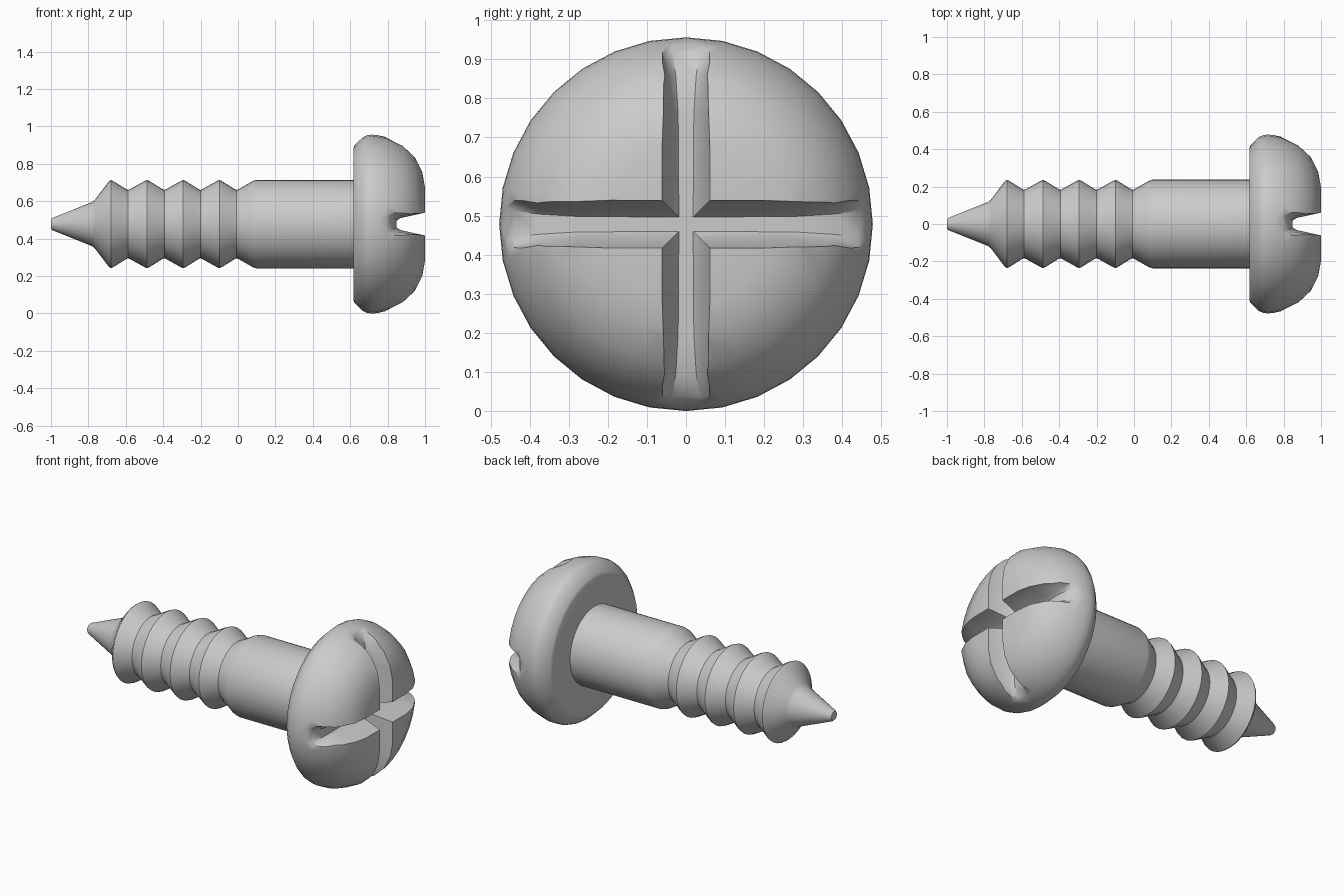
import bpy, bmesh, math

if "Cube" in bpy.data.objects:
    bpy.data.objects.remove(bpy.data.objects["Cube"])

R = 0.478          # head radius = height of the screw axis
SIDES = 32


def make_object(name, bm):
    bmesh.ops.recalc_face_normals(bm, faces=bm.faces[:])
    me = bpy.data.meshes.new(name)
    bm.to_mesh(me)
    bm.free()
    ob = bpy.data.objects.new(name, me)
    bpy.context.collection.objects.link(ob)
    return ob


def bridge(bm, rings):
    """Skin a list of closed vertex rings and cap both ends."""
    n = len(rings[0])
    for a, b in zip(rings, rings[1:]):
        for i in range(n):
            j = (i + 1) % n
            bm.faces.new((a[i], a[j], b[j], b[i]))
    bm.faces.new(rings[0])
    bm.faces.new(rings[-1])


def lathe(name, profile):
    """Spin (x, radius) points around the screw axis."""
    bm = bmesh.new()
    rings = []
    for x, r in profile:
        rings.append([bm.verts.new((x, r * math.sin(2 * math.pi * i / SIDES),
                                    R + r * math.cos(2 * math.pi * i / SIDES)))
                      for i in range(SIDES)])
    bridge(bm, rings)
    return make_object(name, bm)


def slot_cutter(name, vertical):
    """Tapered groove, flaring and dipping where it runs out at the rim."""
    # distance, floor x, floor half width, shoulder half width, top half width
    half = [(0.0, 0.848, 0.018, 0.032, 0.072), (0.28, 0.848, 0.020, 0.033, 0.072),
            (0.38, 0.840, 0.026, 0.042, 0.080), (0.44, 0.815, 0.034, 0.060, 0.105),
            (0.47, 0.785, 0.042, 0.072, 0.130), (0.52, 0.735, 0.050, 0.085, 0.150)]
    sections = [(-h[0],) + h[1:] for h in reversed(half[1:])] + half
    bm = bmesh.new()
    rings = []
    for t, fx, f, s, w in sections:
        pts = [(1.05, -w), (fx + 0.02, -s), (fx, -f), (fx, f), (fx + 0.02, s), (1.05, w)]
        rings.append([bm.verts.new((x, u, R + t) if vertical else (x, t, R + u))
                      for x, u in pts])
    bridge(bm, rings)
    ob = make_object(name, bm)
    ob.hide_render = True
    return ob


# Pointed tip
profile = [(-1.0, 0.026), (-0.99, 0.034), (-0.78, 0.118), (-0.765, 0.13), (-0.69, 0.229)]
# Thread ridges, softened at crests and valleys
for k in range(4):
    c = -0.68 + 0.1935 * k
    v = c + 0.0925
    if k:
        profile.append((c - 0.012, 0.231))
    profile += [(c, 0.236), (c + 0.012, 0.231), (v - 0.012, 0.188),
                (v, 0.183), (v + 0.012, 0.188)]
# Plain shank
profile += [(0.08, 0.231), (0.10, 0.237), (0.617, 0.237)]
# Pan head
profile += [(0.617, 0.405), (0.622, 0.42), (0.668, 0.465), (0.69, 0.475), (0.715, 0.478),
            (0.745, 0.476), (0.80, 0.463), (0.88, 0.424), (0.945, 0.363),
            (0.985, 0.285), (1.0, 0.205)]
screw = lathe("screw", profile)

# Cross-shaped drive slots
bpy.context.view_layer.objects.active = screw
screw.select_set(True)
for vertical in (False, True):
    cutter = slot_cutter("slot_cutter", vertical)
    mod = screw.modifiers.new("slot", 'BOOLEAN')
    mod.operation = 'DIFFERENCE'
    mod.solver = 'EXACT'
    mod.object = cutter
    bpy.ops.object.modifier_apply(modifier=mod.name)
    bpy.data.objects.remove(cutter)

bpy.ops.object.shade_smooth_by_angle(angle=math.radians(35))
